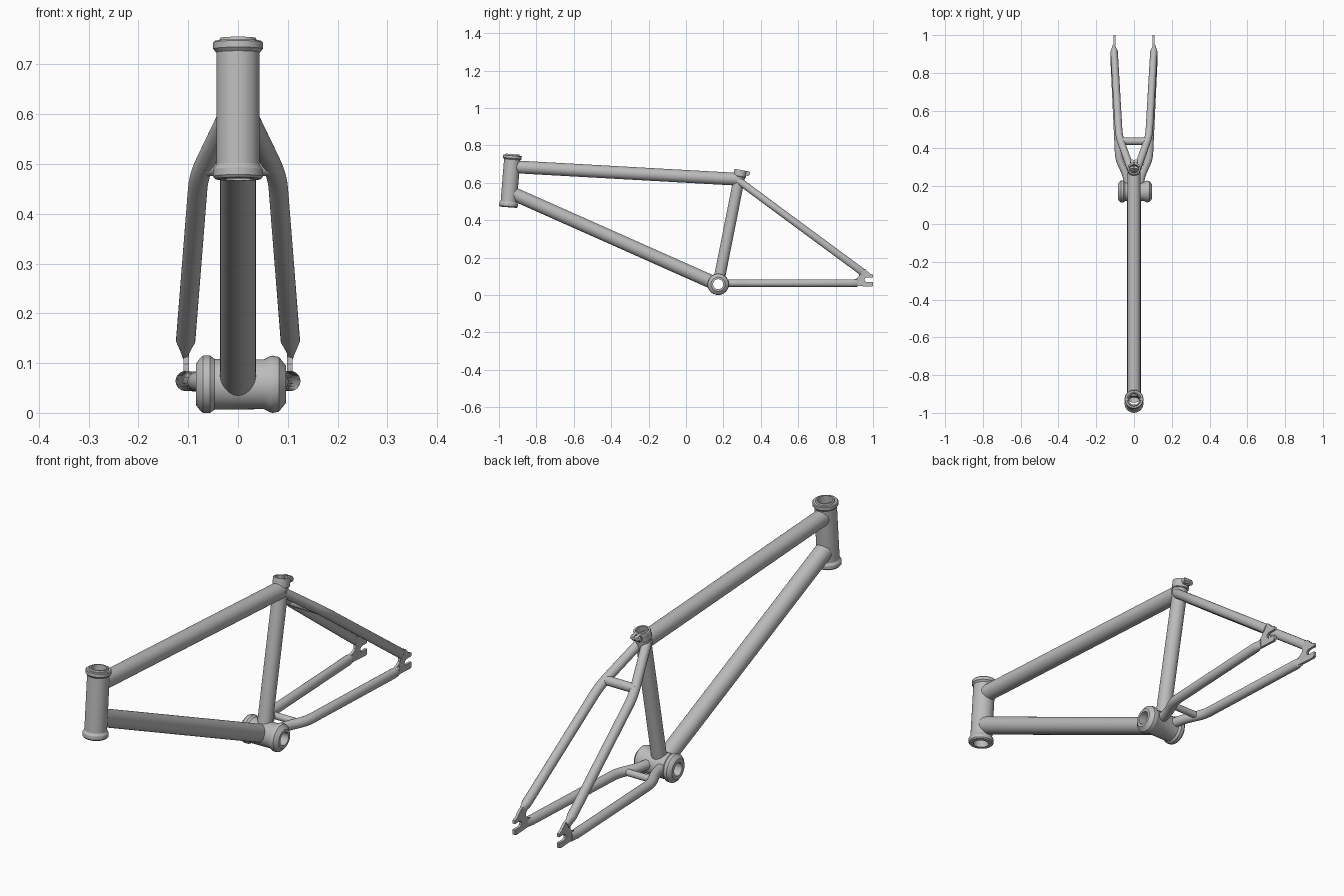
import bpy, bmesh, math
from mathutils import Vector

if "Cube" in bpy.data.objects:
    bpy.data.objects.remove(bpy.data.objects["Cube"])

grey = bpy.data.materials.new("frame_grey")
grey.diffuse_color = (0.5, 0.5, 0.5, 1)
grey.use_nodes = True
grey.node_tree.nodes["Principled BSDF"].inputs["Base Color"].default_value = grey.diffuse_color


def finish(bm, name):
    bmesh.ops.recalc_face_normals(bm, faces=bm.faces)
    me = bpy.data.meshes.new(name)
    bm.to_mesh(me)
    bm.free()
    me.shade_smooth()
    me.set_sharp_from_angle(angle=math.radians(32))
    me.materials.append(grey)
    ob = bpy.data.objects.new(name, me)
    bpy.context.scene.collection.objects.link(ob)
    return ob


def bridge(bm, rings, close=False):
    n = len(rings)
    for i in range(n if close else n - 1):
        a, b = rings[i], rings[(i + 1) % n]
        m = len(a)
        for k in range(m):
            bm.faces.new((a[k], a[(k + 1) % m], b[(k + 1) % m], b[k]))


def ring(bm, c, u, v, ru, rv, n):
    return [bm.verts.new(c + u * ru * math.cos(2 * math.pi * k / n)
                         + v * rv * math.sin(2 * math.pi * k / n)) for k in range(n)]


def frame(d):
    ref = Vector((1, 0, 0)) if abs(d.x) < 0.9 else Vector((0, 0, 1))
    u = (ref - d * ref.dot(d)).normalized()
    return u, d.cross(u)


def lathe(name, origin, axis, profile, n=48):
    """Hollow turned part: closed profile of (radius, distance along axis)."""
    o, d = Vector(origin), Vector(axis).normalized()
    u, v = frame(d)
    bm = bmesh.new()
    bridge(bm, [ring(bm, o + d * t, u, v, r, r, n) for r, t in profile], True)
    return finish(bm, name)


def tube(name, points, r, caps=True, flat=0.0, bend=0.045, n=32):
    """Round tube with rounded bends; flat = length of the flattened far end."""
    p = [Vector(q) for q in points]
    path = [p[0]]
    for a, b, c in zip(p, p[1:], p[2:]):
        s, e = b + (a - b).normalized() * bend, b + (c - b).normalized() * bend
        for i in range(9):
            t = i / 8
            path.append(s * (1 - t) ** 2 + b * 2 * t * (1 - t) + e * t * t)
    scale = [1.0] * len(path)
    if flat:
        back = (p[-2] - p[-1]).normalized()
        path.append(p[-1] + back * flat)
        scale.append(1.0)
    path.append(p[-1])
    scale.append(0.3 if flat else 1.0)
    bm = bmesh.new()
    rings = []
    for i, q in enumerate(path):
        d = (path[min(i + 1, len(path) - 1)] - path[max(i - 1, 0)]).normalized()
        u, v = frame(d)
        rings.append(ring(bm, q, u, v, r * scale[i], r, n))
    bridge(bm, rings)
    if caps:
        bm.faces.new(rings[0])
        bm.faces.new(rings[-1])
    return finish(bm, name)


def plate(name, outline, x0, x1):
    """Flat plate from a (y, z) outline."""
    bm = bmesh.new()
    a, b = ([bm.verts.new((x, y, z)) for y, z in outline] for x in (x0, x1))
    bm.faces.new(a)
    bm.faces.new(b)
    bridge(bm, [a, b])
    return finish(bm, name)


# Head tube with flared bearing cups
lathe("head_tube", (0, -0.950, 0.469), (0, 0.023, 0.284),
      [(0.036, 0), (0.046, 0.001), (0.050, 0.006), (0.050, 0.020), (0.0435, 0.030),
       (0.0435, 0.256), (0.050, 0.263), (0.050, 0.276), (0.047, 0.279), (0.038, 0.279),
       (0.036, 0.285), (0.030, 0.285), (0.030, 0)])

# Bottom bracket shell
BB = Vector((0, 0.172, 0.0575))
lathe("bottom_bracket_shell", BB, (1, 0, 0),
      [(0.042, -0.084), (0.054, -0.075), (0.0575, -0.070), (0.0575, -0.056),
       (0.051, -0.047), (0.050, 0.052), (0.0565, 0.065), (0.0575, 0.070),
       (0.055, 0.082), (0.038, 0.096), (0.027, 0.096), (0.027, -0.084)])

# Main tubes
tube("top_tube", [(0, -0.912, 0.685), (0, 0.272, 0.619)], 0.034)
tube("down_tube", [(0, -0.930, 0.544), BB + Vector((0, -0.030, 0.010))], 0.036, caps=False)

# Seat tube, hollow, with clamp collar, ears and bolt
seat_axis = Vector((0, 0.121, 0.6105)).normalized()
lathe("seat_tube", BB, seat_axis,
      [(0.030, 0.038), (0.030, 0.620), (0.025, 0.620), (0.025, 0.038)])
lathe("seat_clamp", BB + seat_axis * 0.586, seat_axis,
      [(0.031, 0), (0.034, 0.003), (0.034, 0.034), (0.032, 0.037), (0.025, 0.037), (0.025, 0)])
for s, side in ((-1, "left"), (1, "right")):
    plate("clamp_ear_" + side, [(0.312, 0.640), (0.334, 0.636), (0.342, 0.644),
                                (0.342, 0.656), (0.334, 0.662), (0.312, 0.664)],
          s * 0.004, s * 0.015)
tube("clamp_bolt", [(-0.022, 0.331, 0.649), (0.022, 0.331, 0.649)], 0.009, n=20)

# Rear triangle, both sides
dropout = [(0.890, 0.050), (0.990, 0.044), (1.0, 0.048), (1.0, 0.069), (0.966, 0.069),
           (0.957, 0.074), (0.954, 0.081), (0.957, 0.089), (0.966, 0.094), (1.0, 0.094),
           (1.0, 0.108), (0.985, 0.113), (0.960, 0.138), (0.935, 0.145), (0.912, 0.130),
           (0.926, 0.112), (0.924, 0.098), (0.912, 0.088), (0.890, 0.080)]
for s, side in ((-1, "left"), (1, "right")):
    tube("seat_stay_" + side, [(s * 0.014, 0.282, 0.611), (s * 0.079, 0.464, 0.476),
                               (s * 0.107, 0.944, 0.122)], 0.0195, flat=0.04)
    tube("chain_stay_" + side, [(s * 0.030, 0.205, 0.063), (s * 0.043, 0.265, 0.063),
                                (s * 0.080, 0.345, 0.063), (s * 0.107, 0.918, 0.064)],
         0.020, flat=0.035, bend=0.03)
    plate("dropout_" + side, dropout, s * 0.098, s * 0.109)

# Bridges between the stays
tube("seat_stay_bridge", [(-0.076, 0.438, 0.495), (0.076, 0.438, 0.495)], 0.019)
tube("chain_stay_bridge", [(-0.062, 0.315, 0.063), (0.062, 0.315, 0.063)], 0.014)
